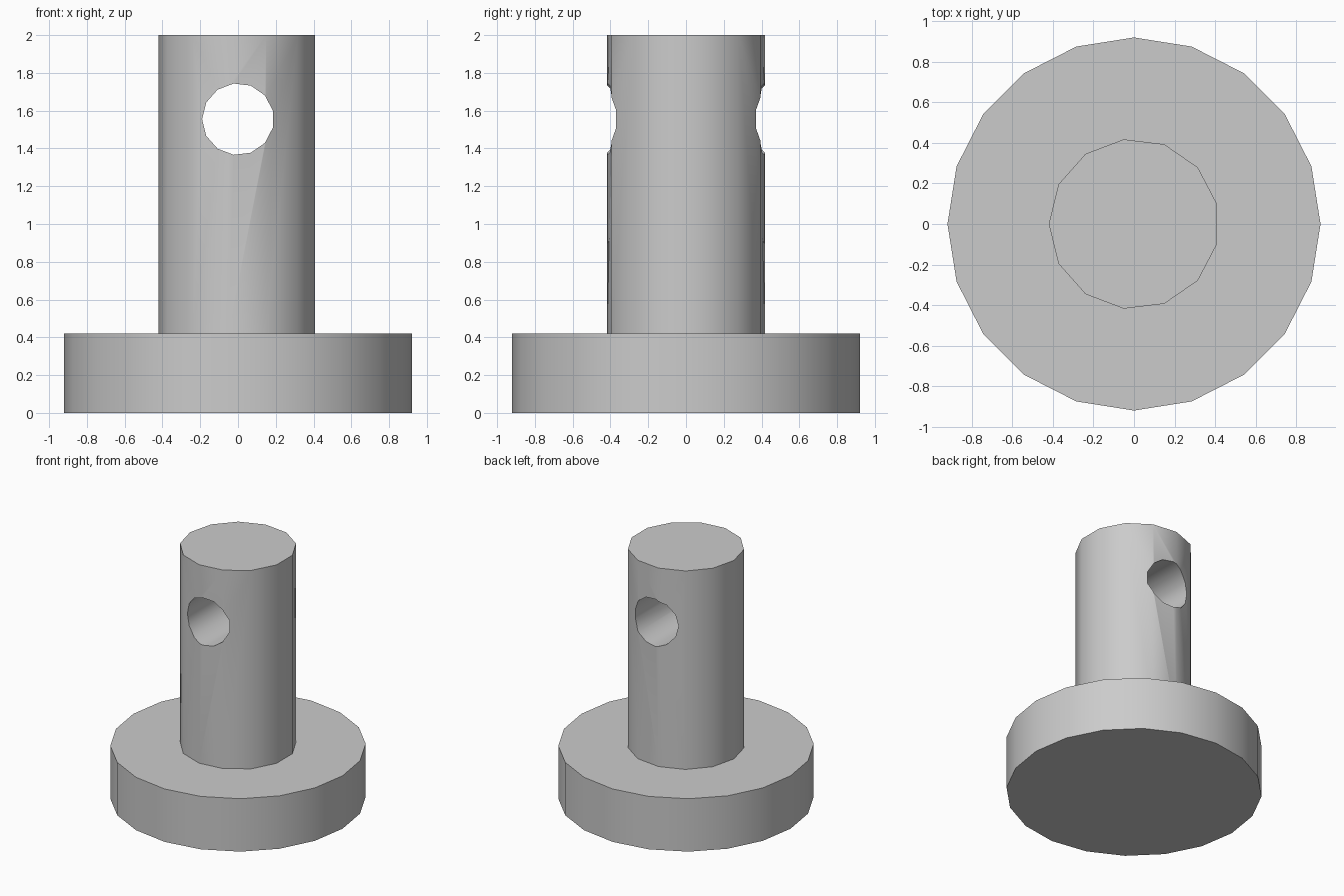
import bpy
import bmesh
from math import pi, cos, sin, radians
from mathutils import Matrix

cube = bpy.data.objects.get("Cube")
if cube:
    bpy.data.objects.remove(cube, do_unlink=True)

grey = bpy.data.materials.new("plain grey")
grey.use_nodes = True
colour = (0.6, 0.6, 0.6, 1)
grey.diffuse_color = colour
grey.node_tree.nodes["Principled BSDF"].inputs["Base Color"].default_value = colour


def prism(name, sides, radius, low, high, turn=None):
    """Upright prism with one corner on -x, optionally turned."""
    bm = bmesh.new()
    angles = [pi + 2 * pi * i / sides for i in range(sides)]
    ring = [bm.verts.new((radius * cos(a), radius * sin(a), low)) for a in angles]
    base = bm.faces.new(ring)
    top = bmesh.ops.extrude_face_region(bm, geom=[base], use_keep_orig=True)["geom"]
    verts = [v for v in top if isinstance(v, bmesh.types.BMVert)]
    bmesh.ops.translate(bm, verts=verts, vec=(0, 0, high - low))
    bmesh.ops.recalc_face_normals(bm, faces=bm.faces)
    if turn:
        bm.transform(turn)
    mesh = bpy.data.meshes.new(name)
    bm.to_mesh(mesh)
    bm.free()
    mesh.materials.append(grey)
    obj = bpy.data.objects.new(name, mesh)
    bpy.context.collection.objects.link(obj)
    return obj


# Round foot and upright pin
foot = prism("foot", 20, 0.921, 0, 0.421)
pin = prism("pin", 13, 0.421, 0.421, 2)

# Cross hole through the pin, front to back
across = Matrix.Translation((0, 0, 1.555)) @ Matrix.Rotation(pi / 2, 4, "X")
cutter = prism("hole_cutter", 13, 0.19, -1, 1, across)
cutter.hide_render = True
drill = pin.modifiers.new("cross hole", "BOOLEAN")
drill.operation = "DIFFERENCE"
drill.solver = "EXACT"
drill.object = cutter
bpy.ops.object.select_all(action="DESELECT")
bpy.context.view_layer.objects.active = pin
pin.select_set(True)
bpy.ops.object.modifier_apply(modifier=drill.name)
bpy.data.objects.remove(cutter, do_unlink=True)

# Smooth sides with sharp rims
foot.select_set(True)
bpy.ops.object.shade_smooth_by_angle(angle=radians(30))
